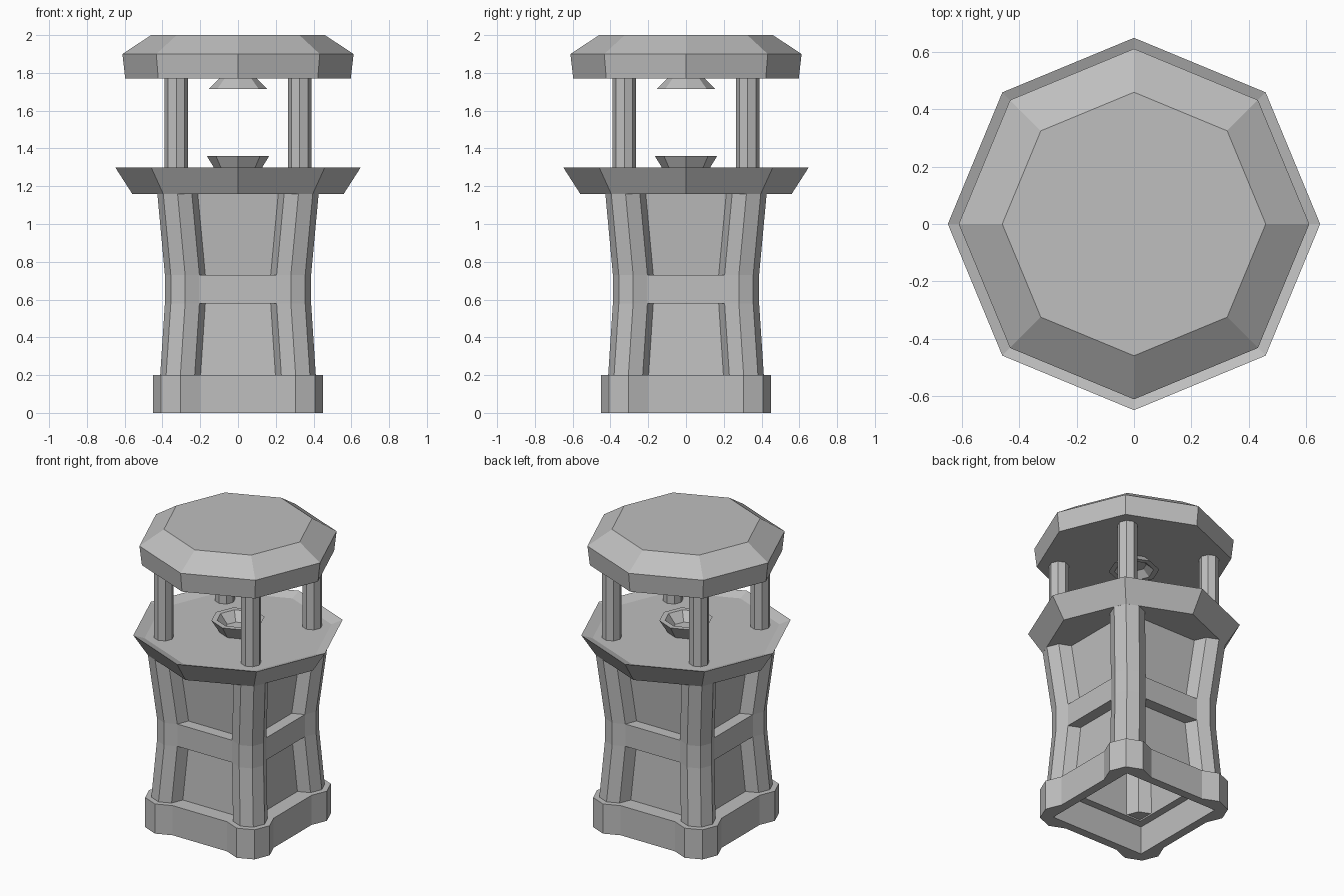
import bpy, bmesh, math

if "Cube" in bpy.data.objects:
    bpy.data.objects.remove(bpy.data.objects["Cube"])

stone = bpy.data.materials.new("grey stone")
stone.diffuse_color = (0.52, 0.52, 0.52, 1)
stone.use_nodes = True
stone.node_tree.nodes["Principled BSDF"].inputs["Base Color"].default_value = stone.diffuse_color


def finish(name, bm):
    bmesh.ops.remove_doubles(bm, verts=bm.verts, dist=1e-5)
    bmesh.ops.recalc_face_normals(bm, faces=bm.faces)
    mesh = bpy.data.meshes.new(name)
    bm.to_mesh(mesh)
    bm.free()
    mesh.materials.append(stone)
    obj = bpy.data.objects.new(name, mesh)
    bpy.context.collection.objects.link(obj)
    return obj


def octagon(cx, cy, r):
    return [(cx + r * math.cos(k * math.pi / 4), cy + r * math.sin(k * math.pi / 4)) for k in range(8)]


def square(h):
    return [(h, h), (-h, h), (-h, -h), (h, -h)]


def loft(name, sections, caps=True):
    """Skin a list of (outline, z) sections."""
    bm = bmesh.new()
    rings = [[bm.verts.new((x, y, z)) for x, y in pts] for pts, z in sections]
    for a, b in zip(rings, rings[1:]):
        n = len(a)
        for i in range(n):
            j = (i + 1) % n
            bm.faces.new((a[i], a[j], b[j], b[i]))
    if caps:
        bm.faces.new(rings[0][::-1])
        bm.faces.new(rings[-1])
    return finish(name, bm)


def turned(name, profile):
    return loft(name, [(octagon(0, 0, r), z) for r, z in profile])


corners = [(1, 1), (-1, 1), (-1, -1), (1, -1)]

# Hollow plinth: square ring with bulging corners and an inner ledge
bm = bmesh.new()
C, R = 0.305, 0.145
outer = []
for q, (sx, sy) in enumerate(corners):
    for k in range(-1, 4):
        a = q * math.pi / 2 + k * math.pi / 4
        outer.append((sx * C + R * math.cos(a), sy * C + R * math.sin(a)))


def ring(pts, z):
    return [bm.verts.new((x, y, z)) for x, y in pts]


low, high = ring(outer, 0), ring(outer, 0.2)
for i in range(20):
    j = (i + 1) % 20
    bm.faces.new((low[i], low[j], high[j], high[i]))
inner = [ring(square(h), z) for h, z in ((0.35, 0), (0.35, 0.19), (0.3, 0.19), (0.3, 0.2))]
for a, b in zip(inner, inner[1:]):
    for i in range(4):
        j = (i + 1) % 4
        bm.faces.new((a[j], a[i], b[i], b[j]))
for rim, hole in ((low, inner[0]), (high, inner[3])):
    for q in range(4):
        for k in range(4):
            bm.faces.new((rim[q * 5 + k], rim[q * 5 + k + 1], hole[q]))
        bm.faces.new((rim[q * 5 + 4], rim[(q * 5 + 5) % 20], hole[(q + 1) % 4], hole[q]))
finish("plinth", bm)

# Waisted tower: recessed panels, corner pillars and a middle band
waist = [(0.305, 0.2), (0.28, 0.58), (0.28, 0.73), (0.32, 1.16)]
loft("wall_panels", [(square(c), z) for c, z in waist], caps=False)
for i, (sx, sy) in enumerate(corners):
    loft(f"tower_pillar_{i + 1}", [(octagon(sx * c, sy * c, 0.107), z) for c, z in waist])
    loft(f"roof_post_{i + 1}", [(octagon(sx * 0.326, sy * 0.326, 0.062), z) for z in (1.27, 1.775)])
for i in range(4):
    band = loft(f"middle_band_{i + 1}", [([(-0.206, -0.3555), (0.206, -0.3555), (0.206, -0.28), (-0.206, -0.28)], z)
                                         for z in (0.58, 0.73)])
    band.rotation_euler.z = i * math.pi / 2

# Flared deck with a shallow tray
turned("deck", [(0.56, 1.16), (0.65, 1.30), (0.58, 1.275)])

# Fire bowl and the matching hood under the roof
turned("fire_bowl", [(0.11, 1.27), (0.165, 1.36), (0.13, 1.36), (0.08, 1.30)])
turned("roof_hood", [(0.095, 1.775), (0.155, 1.715), (0.12, 1.715), (0.075, 1.755)])

# Bevelled roof slab
turned("roof", [(0.597, 1.77), (0.612, 1.90), (0.46, 2.0)])
